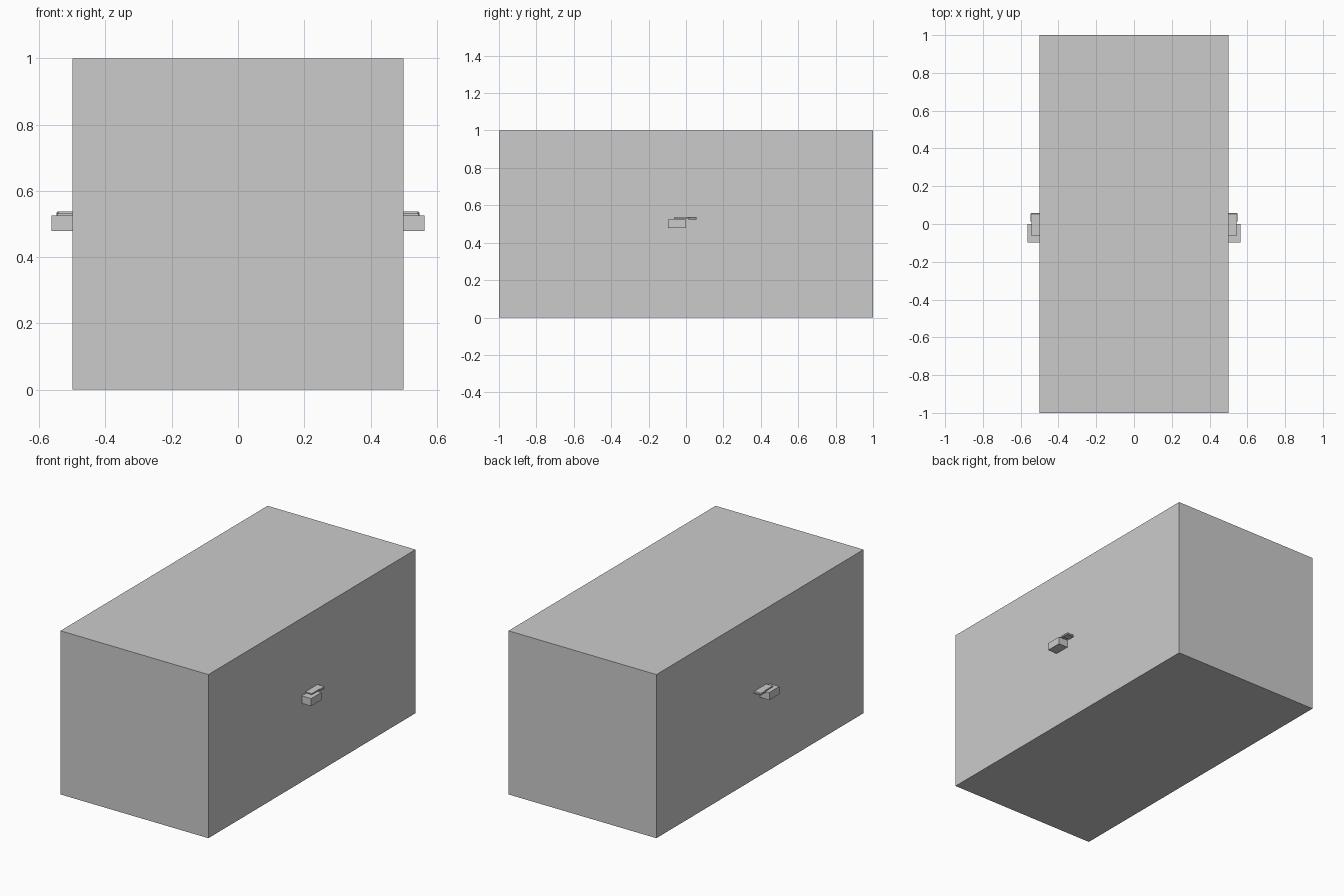
import bpy, bmesh

if "Cube" in bpy.data.objects:
    bpy.data.objects.remove(bpy.data.objects["Cube"])


def box(name, lo, hi):
    """Axis-aligned box between two corners."""
    mesh = bpy.data.meshes.new(name)
    bm = bmesh.new()
    bmesh.ops.create_cube(bm, size=1)
    for v in bm.verts:
        v.co = [(a + b) / 2 + c * (b - a) for a, b, c in zip(lo, hi, v.co)]
    bm.to_mesh(mesh)
    bm.free()
    obj = bpy.data.objects.new(name, mesh)
    bpy.context.collection.objects.link(obj)
    return obj


def mirrored(obj):
    """Repeat a side part on the opposite side."""
    mod = obj.modifiers.new("mirror", 'MIRROR')
    mod.use_axis[0] = True
    return obj


def chamfered(obj, width):
    mod = obj.modifiers.new("chamfer", 'BEVEL')
    mod.width = width
    mod.segments = 1
    return obj


# Main body
box("main_body", (-0.5, -1, 0), (0.5, 1, 1))

# Block on the middle of each long side
mirrored(box("side_block", (0.5, -0.097, 0.479), (0.563, 0, 0.525)))

# Thin latch arm lying over the block
mirrored(box("latch_arm", (0.5, -0.063, 0.53), (0.543, 0.02, 0.537)))

# Thicker, slightly wider latch tip with chamfered edges
mirrored(chamfered(box("latch_tip", (0.497, 0.012, 0.523), (0.548, 0.057, 0.537)), 0.003))
